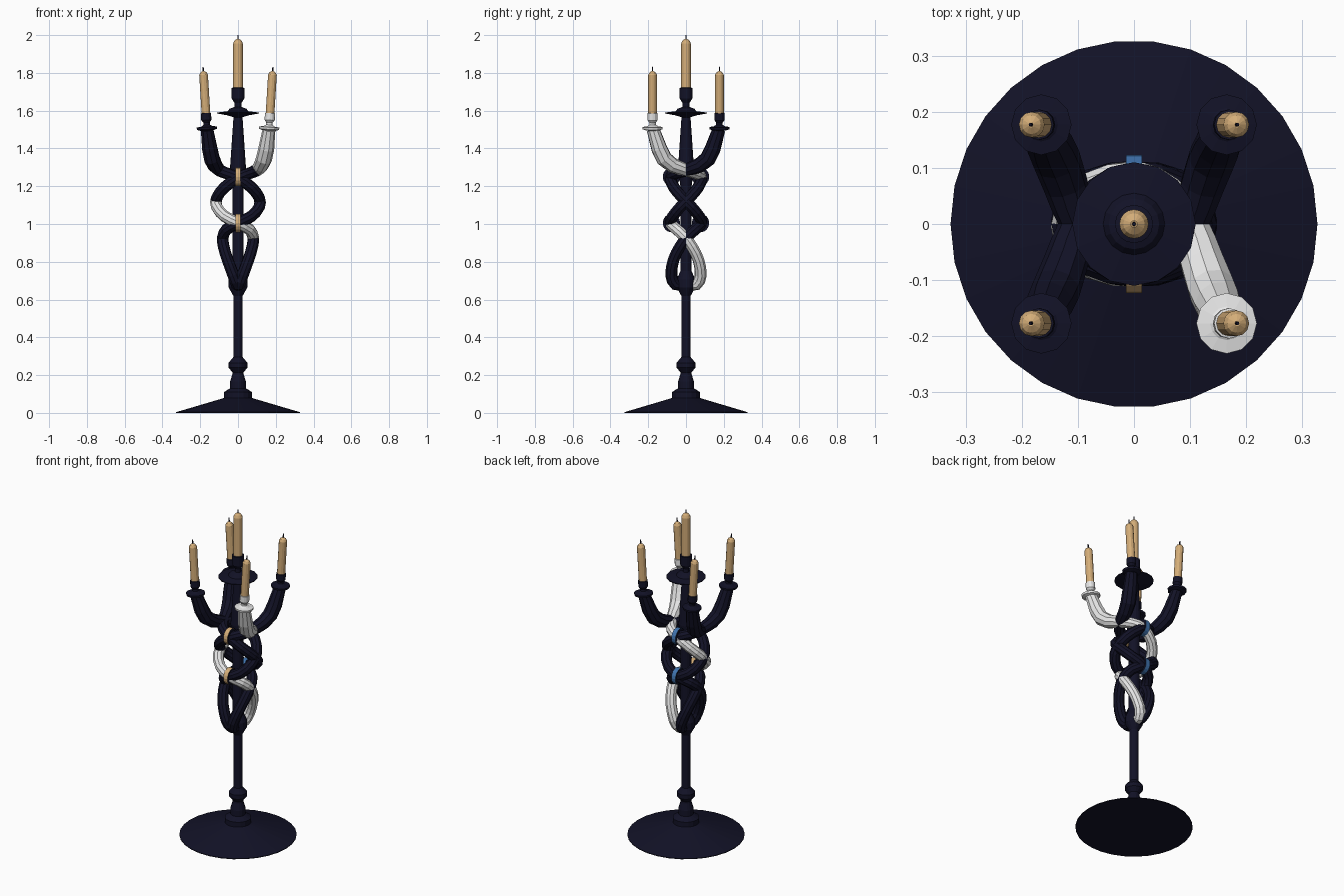
import bpy, bmesh, math
from mathutils import Vector, Matrix

if "Cube" in bpy.data.objects:
    bpy.data.objects.remove(bpy.data.objects["Cube"])


def mat(name, rgb):
    m = bpy.data.materials.new(name)
    m.diffuse_color = (*rgb, 1)
    m.use_nodes = True
    m.node_tree.nodes["Principled BSDF"].inputs["Base Color"].default_value = m.diffuse_color
    return m


NAVY = mat("midnight_navy", (0.006, 0.006, 0.02))
WHITE = mat("pale_white", (0.8, 0.8, 0.8))
WAX = mat("tan_wax", (0.66, 0.42, 0.19))
BLUE = mat("band_blue", (0.05, 0.17, 0.42))


def finish(name, bm, mats):
    bmesh.ops.recalc_face_normals(bm, faces=bm.faces)
    me = bpy.data.meshes.new(name)
    bm.to_mesh(me)
    bm.free()
    for m in mats:
        me.materials.append(m)
    ob = bpy.data.objects.new(name, me)
    bpy.context.collection.objects.link(ob)
    return ob


def skin(bm, rings):
    for a, b in zip(rings, rings[1:]):
        n = len(a)
        for i in range(n):
            bm.faces.new((a[i], a[(i + 1) % n], b[(i + 1) % n], b[i]))
    bm.faces.new(rings[0])
    bm.faces.new(rings[-1])


def lathe(name, profile, material, sides=16, matrix=Matrix()):
    """Turned solid from (radius, height) points."""
    bm = bmesh.new()
    rings = []
    for r, z in profile:
        rings.append([bm.verts.new(matrix @ Vector((r * math.cos(2 * math.pi * i / sides),
                                                    r * math.sin(2 * math.pi * i / sides), z)))
                      for i in range(sides)])
    skin(bm, rings)
    return finish(name, bm, [material])


def smooth_path(pts, sub):
    """Catmull-Rom through (x, y, z, radius) points."""
    p = [Vector(q) for q in pts]
    out = []
    for i in range(len(p) - 1):
        a, b, c, d = p[max(i - 1, 0)], p[i], p[i + 1], p[min(i + 2, len(p) - 1)]
        for k in range(sub):
            t = k / sub
            out.append(0.5 * (2 * b + (c - a) * t + (2 * a - 5 * b + 4 * c - d) * t * t
                              + (3 * b - a - 3 * c + d) * t ** 3))
    return out + [p[-1]]


def tube(name, path, material, sides=10):
    bm = bmesh.new()
    c = [q.xyz for q in path]
    rings = []
    u = None
    for i, q in enumerate(path):
        t = (c[min(i + 1, len(c) - 1)] - c[max(i - 1, 0)]).normalized()
        if u is None:
            u = t.orthogonal()
        u = (u - t * u.dot(t)).normalized()
        v = t.cross(u)
        rings.append([bm.verts.new(c[i] + q.w * (u * math.cos(2 * math.pi * k / sides)
                                                 + v * math.sin(2 * math.pi * k / sides)))
                      for k in range(sides)])
    skin(bm, rings)
    return finish(name, bm, [material])


# foot, turned stem and central pan with cup
lathe("base", [(0.327, 0), (0.327, 0.004), (0.08, 0.077), (0.075, 0.08)], NAVY, 30)
lathe("stem", [(0.075, 0.075), (0.075, 0.11), (0.042, 0.13), (0.042, 0.165), (0.03, 0.205),
               (0.03, 0.215), (0.05, 0.24), (0.05, 0.265), (0.025, 0.295), (0.025, 0.62),
               (0.05, 0.665), (0.05, 0.705), (0.03, 0.75), (0.03, 1.2), (0.042, 1.3),
               (0.024, 1.565), (0.055, 1.575), (0.11, 1.585), (0.11, 1.59), (0.055, 1.597),
               (0.045, 1.61), (0.018, 1.62), (0.018, 1.64), (0.034, 1.665), (0.034, 1.72),
               (0.026, 1.722)], NAVY)
lathe("center_candle", [(0.026, 1.715), (0.026, 1.955), (0.019, 1.97), (0.006, 1.98)], WAX)
lathe("center_wick", [(0.004, 1.975), (0.003, 2.0)], NAVY, 6)

# one braided arm; the other three are its mirror images
ARM = [(0, 0.01, 0.68, 0.03), (0.006, 0.055, 0.68, 0.032), (0.025, 0.078, 0.73, 0.032),
       (0.055, 0.066, 0.81, 0.031), (0.076, 0.032, 0.88, 0.031), (0.08, -0.005, 0.93, 0.031),
       (0.06, -0.05, 0.972, 0.031), (0, -0.082, 1.005, 0.031), (-0.07, -0.07, 1.04, 0.031),
       (-0.112, -0.03, 1.09, 0.031), (-0.112, 0.02, 1.14, 0.031), (-0.07, 0.065, 1.195, 0.031),
       (0, 0.082, 1.245, 0.031), (0.06, 0.055, 1.268, 0.031), (0.098, 0, 1.285, 0.034),
       (0.122, -0.07, 1.31, 0.04)]
UPPER = [Vector(p) for p in [(0.138, -0.115, 1.345, 0.043), (0.15, -0.142, 1.4, 0.042),
                             (0.164, -0.174, 1.5, 0.034)]]

for sx, sy, label in [(1, -1, "front_right"), (-1, -1, "front_left"),
                      (1, 1, "back_right"), (-1, 1, "back_left")]:
    metal = WHITE if label == "front_right" else NAVY
    path = smooth_path(ARM, 2) + UPPER
    path = [Vector((q.x * sx, -q.y * sy, q.z, q.w)) for q in path]
    tube("arm_" + label, path, metal)
    # drip pan, cup and candle, leaning slightly outward
    M = Matrix.Translation((0.164 * sx, 0.177 * sy, 1.495)) @ Matrix.Rotation(sx * 0.062, 4, 'Y')
    lathe("cup_" + label, [(0.034, 0), (0.052, 0.006), (0.054, 0.018), (0.03, 0.022),
                           (0.017, 0.03), (0.017, 0.042), (0.027, 0.055), (0.027, 0.092),
                           (0.022, 0.093)], metal, 12, M)
    lathe("candle_" + label, [(0.023, 0.088), (0.023, 0.295), (0.017, 0.307), (0.005, 0.315)],
          WAX, 12, M)
    lathe("wick_" + label, [(0.004, 0.31), (0.003, 0.338)], NAVY, 6, M)

# bands binding the crossings: coloured rim, dark ends
for sy, side, color in [(-1, "front", WAX), (1, "back", BLUE)]:
    for z, level in [(1.005, "lower"), (1.25, "upper")]:
        bm = bmesh.new()
        rings = [[bm.verts.new((x, sy * 0.077 + 0.046 * math.cos(2 * math.pi * i / 16),
                                z + 0.049 * math.sin(2 * math.pi * i / 16)))
                  for i in range(16)] for x in (-0.014, 0.014)]
        skin(bm, rings)
        for f in bm.faces:
            f.material_index = 1 if len(f.verts) > 4 else 0
        finish(f"band_{side}_{level}", bm, [color, NAVY])
